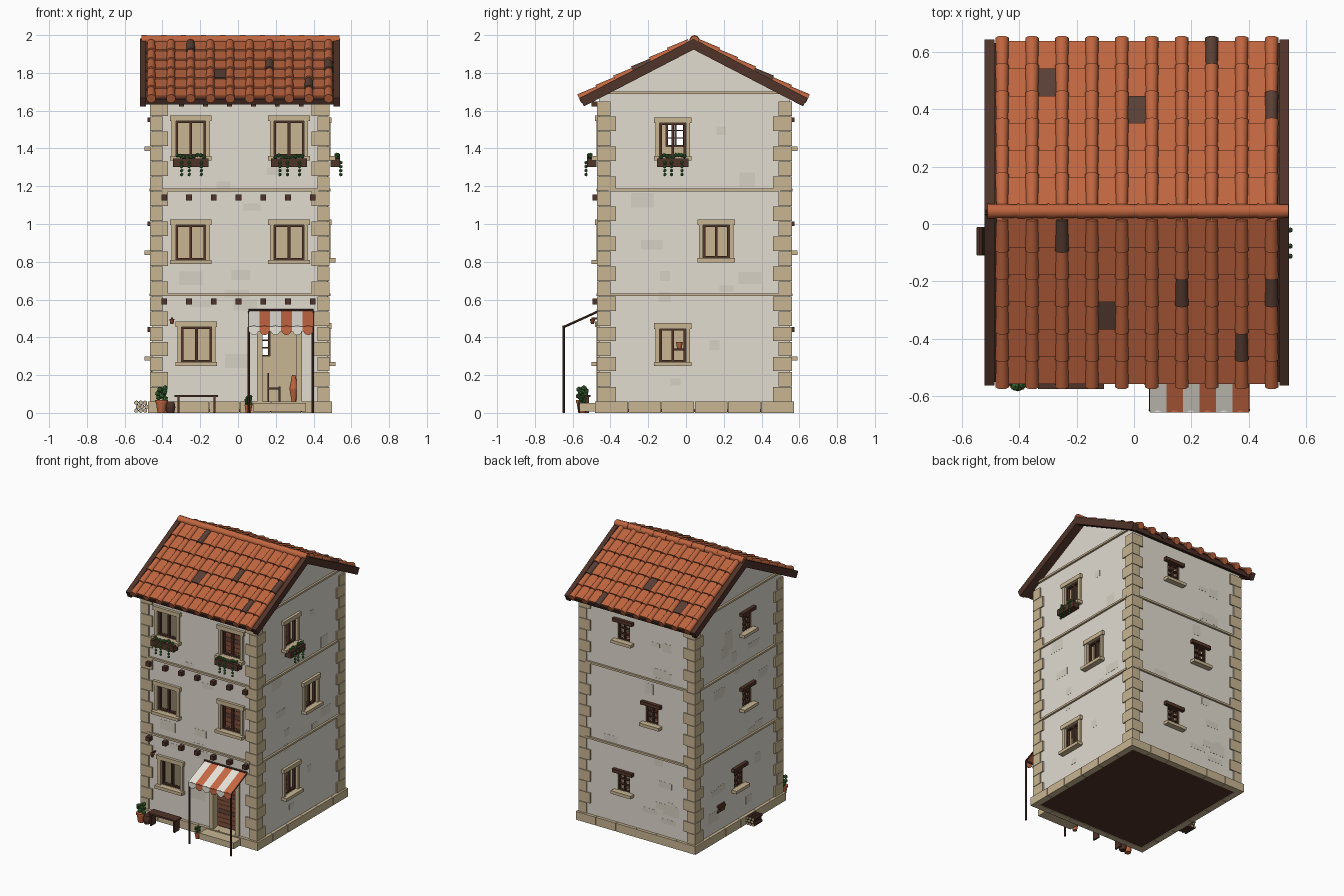
import bpy, bmesh, math, random
from mathutils import Matrix, Vector

random.seed(4)
if "Cube" in bpy.data.objects:
    bpy.data.objects.remove(bpy.data.objects["Cube"])

COLOURS = {
    "plaster": (.76, .715, .63), "worn_plaster": (.68, .635, .55), "sandstone": (.58, .465, .29),
    "dark_wood": (.08, .033, .022), "floor_wood": (.14, .05, .028), "clay": (.52, .13, .05),
    "burnt_clay": (.10, .05, .035), "canvas_white": (.80, .77, .70), "canvas_orange": (.58, .14, .06),
    "leaf": (.05, .17, .04)}
MATS = {}
for label, rgb in COLOURS.items():
    m = bpy.data.materials.new(label)
    m.use_nodes = True
    m.diffuse_color = (*rgb, 1)
    m.node_tree.nodes["Principled BSDF"].inputs["Base Color"].default_value = (*rgb, 1)
    MATS[label] = m

I = Matrix.Identity(4)
T = lambda *p: Matrix.Translation(p)
R = lambda a, axis: Matrix.Rotation(a, 4, axis)


class Part:
    """Collects primitives into one mesh object."""
    def __init__(self, name, frame=I):
        self.name, self.frame, self.bm, self.mats = name, frame, bmesh.new(), []

    def tag(self, made, mat):
        if mat not in self.mats:
            self.mats.append(mat)
        for f in {f for v in made["verts"] for f in v.link_faces}:
            f.material_index = self.mats.index(mat)

    def box(self, mat, at, size, rot=I):
        m = self.frame @ T(*at) @ rot @ Matrix.Diagonal((*size, 1))
        self.tag(bmesh.ops.create_cube(self.bm, size=1, matrix=m), mat)

    def rod(self, mat, a, b, r1, r2=None, sides=10):
        a, b = Vector(a), Vector(b)
        m = self.frame @ T(*((a + b) / 2)) @ (b - a).to_track_quat('Z', 'Y').to_matrix().to_4x4()
        self.tag(bmesh.ops.create_cone(self.bm, cap_ends=True, segments=sides, radius1=r1,
                 radius2=r1 if r2 is None else r2, depth=(b - a).length, matrix=m), mat)

    def ball(self, mat, at, r):
        self.tag(bmesh.ops.create_icosphere(self.bm, subdivisions=1, radius=r,
                 matrix=self.frame @ T(*at)), mat)

    def done(self, smooth=False):
        mesh = bpy.data.meshes.new(self.name)
        self.bm.to_mesh(mesh)
        self.bm.free()
        for m in self.mats:
            mesh.materials.append(MATS[m])
        ob = bpy.data.objects.new(self.name, mesh)
        bpy.context.collection.objects.link(ob)
        bpy.ops.object.select_all(action='DESELECT')
        ob.select_set(True)
        bpy.context.view_layer.objects.active = ob
        if smooth:
            bpy.ops.object.shade_smooth_by_angle(angle=.7)
        return ob


# Wall frames: local x runs along the wall, local -y points outward
CX, CY, HX, HY = .01, .045, .465, .505
WALLS = {"front": (T(0, CY - HY, 0), HX, CX),
         "right": (T(CX + HX, 0, 0) @ R(math.pi / 2, 'Z'), HY, CY),
         "back": (T(0, CY + HY, 0) @ R(math.pi, 'Z'), HX, -CX),
         "left": (T(CX - HX, 0, 0) @ R(-math.pi / 2, 'Z'), HY, -CY)}
# Openings: wall, position along wall, sill height, width, height, is large
WINDOWS = [("front", -.25, 1.36, .16, .185, 1), ("front", .27, 1.36, .16, .185, 1),
           ("front", -.25, .81, .16, .185, 1), ("front", .27, .81, .16, .185, 1),
           ("front", -.22, .27, .16, .185, 1), ("right", -.07, 1.36, .14, .175, 1),
           ("right", .16, .82, .14, .175, 1), ("right", -.07, .27, .14, .175, 1),
           ("back", -.12, 1.41, .1, .13, 0), ("back", .11, .86, .1, .13, 0),
           ("back", -.12, .3, .1, .13, 0), ("left", .055, 1.41, .1, .13, 0),
           ("left", .055, .86, .1, .13, 0), ("left", -.04, .3, .1, .13, 0)]
DOOR_X, DOOR_W, DOOR_TOP = .22, .19, .45

# Hollow house body with gables
body = Part("house_body")
profile = [(-HY, .02), (HY, .02), (HY, 1.669), (0, 1.93), (-HY, 1.669)]
base = body.bm.faces.new([body.bm.verts.new((CX - HX, CY + y, z)) for y, z in profile])
ext = bmesh.ops.extrude_face_region(body.bm, geom=[base])
bmesh.ops.translate(body.bm, vec=(2 * HX, 0, 0),
                    verts=[g for g in ext["geom"] if isinstance(g, bmesh.types.BMVert)])
bmesh.ops.recalc_face_normals(body.bm, faces=body.bm.faces)
body.mats = ["plaster", "sandstone"]
house = body.done()

THICK = .05
FLOORS = [(.05, .6), (.64, 1.16), (1.2, 1.65)]
cuts = [(I, (CX, CY, (a + b) / 2), (2 * HX - 2 * THICK, 2 * HY - 2 * THICK, b - a)) for a, b in FLOORS]
cuts += [(WALLS[w][0], (u, 0, z + h / 2), (wd, .2, h)) for w, u, z, wd, h, big in WINDOWS]
cuts.append((WALLS["front"][0], (DOOR_X, 0, .06 + (DOOR_TOP - .06) / 2), (DOOR_W, .2, DOOR_TOP - .06)))
for frame, at, size in cuts:
    c = Part("cutter", frame)
    c.box("sandstone", at, size)
    cutter = c.done()
    cutter.hide_render = True
    mod = house.modifiers.new("cut", 'BOOLEAN')
    mod.operation, mod.solver, mod.object = 'DIFFERENCE', 'EXACT', cutter
    bpy.context.view_layer.objects.active = house
    bpy.ops.object.modifier_apply(modifier=mod.name)
    bpy.data.objects.remove(cutter)
for p in house.data.polygons:
    d = p.center
    inside = abs(d.x - CX) < HX - .01 and abs(d.y - CY) < HY - .01 and .03 < d.z < 1.66
    p.material_index = 1 if inside else 0

# Plank floors and dark underside
floors = Part("plank_floors")
floors.box("dark_wood", (CX, CY, .012), (2 * HX, 2 * HY, .016))
for low, _ in FLOORS:
    for i in range(16):
        floors.box(("floor_wood", "dark_wood")[i % 4 == 3], (CX, CY + (i - 7.5) * .0565, low + .005),
                   (2 * HX - 2 * THICK, .054, .01))
floors.done()

# Plinth stones, string courses and worn plaster patches on every wall
plinth, bands, patches = Part("plinth_stones"), Part("string_courses"), Part("plaster_patches")
for wall, (frame, half, mid) in WALLS.items():
    plinth.frame = bands.frame = patches.frame = frame
    step = (2 * half + .045) / 6
    for i in range(6):
        plinth.box("sandstone", (mid + (i - 2.5) * step, 0, .03), (step - .003, .045, .06))
    levels = [.625, 1.18] + ([1.695] if half == HY else [])
    for z in levels:
        bands.box("sandstone", (mid, -.003, z), (2 * half - .1, .022, .014))
    taken = [(u, z + h / 2) for w, u, z, wd, h, big in WINDOWS if w == wall]
    taken += [(DOOR_X, .2), (DOOR_X, .4)] if wall == "front" else []
    for _ in range(26):
        u, z = mid + random.uniform(-.3, .3), random.uniform(.15, 1.55)
        if all(abs(u - a) > .19 or abs(z - b) > .17 for a, b in taken):
            patches.box("worn_plaster", (u, 0, z), (random.uniform(.05, .13), .002, random.uniform(.03, .08)))
for part in (plinth, bands, patches):
    part.done()

# Corner quoins, alternating long and short
quoins = Part("corner_quoins")
COURSES = 20
for sx in (-1, 1):
    for sy in (-1, 1):
        for i in range(COURSES):
            lx, ly = (.095, .07) if i % 2 else (.065, .1)
            h = 1.59 / COURSES
            quoins.box("sandstone", (CX + sx * (HX + .01 - lx / 2), CY + sy * (HY + .01 - ly / 2),
                       .06 + (i + .5) * h), (lx, ly, h - .003))
quoins.done()

# Windows with stone surrounds, or timber lintel and bars
stone, timber = Part("window_surrounds"), Part("window_frames")
for wall, u, z, w, h, big in WINDOWS:
    stone.frame = timber.frame = WALLS[wall][0]
    top, mid = z + h, z + h / 2
    stone.box("sandstone", (u, -.01, z - .012), (w + .06, .06, .022))
    if big:
        stone.box("sandstone", (u, -.003, top + .015), (w + .06, .035, .03))
        for s in (-1, 1):
            stone.box("sandstone", (u + s * (w / 2 + .01), 0, mid), (.022, .03, h))
            timber.box("dark_wood", (u + s * (w / 2 - .006), .015, mid), (.012, .02, h))
        timber.box("dark_wood", (u, .015, mid), (.014, .02, h))
        for e in (z + .005, top - .005):
            timber.box("dark_wood", (u, .015, e), (w, .02, .01))
    else:
        timber.box("dark_wood", (u, -.005, top + .012), (w + .06, .04, .025))
        for k in (-1, 0, 1):
            timber.box("dark_wood", (u + k * (w / 2 - .005), .015, mid), (.01, .02, h))
        for k in (-1, -.33, .33, 1):
            timber.box("dark_wood", (u, .015, mid + k * (h / 2 - .004)), (w, .02, .007))
stone.done()
timber.done()

# Flower boxes with trailing plants under three upper windows
for n, (wall, u, z, w, h, big) in enumerate([WINDOWS[0], WINDOWS[1], WINDOWS[5]]):
    fb = Part("flower_box_%d" % (n + 1), WALLS[wall][0])
    fb.box("dark_wood", (u, -.04, 1.324), (w + .028, .05, .045))
    for i in range(9):
        fb.ball("leaf", (u + (i - 4) * w / 9, -.045 - .01 * (i % 2), 1.348 + random.uniform(0, .018)), .012)
    for k in (-.3, -.05, .35):
        for j in range(4):
            fb.ball("leaf", (u + k * w, -.069, 1.325 - j * .021), .01)
    fb.done()

# Projecting beam ends and rafter tails
beams = Part("beam_ends", WALLS["front"][0])
for z in (.59, 1.14):
    for i in range(7):
        beams.box("dark_wood", (i * .131 - .39, -.01, z), (.03, .05, .03))
for i in range(6):
    beams.box("dark_wood", (i * .127 - .3, -.015, 1.636), (.026, .05, .026))
beams.done()

# Roof: deck, bargeboards, flat pan tiles and rounded cover tiles
SLOPE, COLS, ROWS, GAP, PITCH = .478, 10, 6, .1043, .107
DARK_COVER = {"front": {(2, 0), (6, 2), (9, 2), (8, 4)}, "back": {(2, 5), (0, 3)}}
DARK_PAN = {"front": {(3, 3)}, "back": {(7, 4), (4, 3)}}
deck, tiles = Part("roof_deck"), Part("roof_tiles")
for side, turn in (("front", 0), ("back", math.pi)):
    deck.frame = tiles.frame = T(CX, .04, 1.965) @ R(turn, 'Z') @ R(SLOPE, 'X')
    deck.box("dark_wood", (0, -.33, -.015), (1.03, .67, .03))
    for s in (-1, 1):
        deck.box("dark_wood", (s * .513, -.33, -.012), (.034, .685, .05))
    for r in range(ROWS):
        end = .034 + PITCH * (r + 1)
        for c in range(COLS):
            x = (c - (COLS - 1) / 2) * GAP
            start = max(end - PITCH - .012, .01)
            mat = "burnt_clay" if (c, r) in DARK_COVER[side] else "clay"
            tiles.rod(mat, (x, -end, .011), (x, -start, .005), .025, .021)
            if c < COLS - 1:
                mat = "burnt_clay" if (c, r) in DARK_PAN[side] else "clay"
                tiles.box(mat, (x + GAP / 2, -end + .072, .008), (GAP - .004, .118, .012), R(-.08, 'X'))
tiles.frame = I
for i in range(COLS):
    x = CX - .52 + i * .1045
    tiles.rod("clay", (x, .045, 1.973), (x + .107, .045, 1.973), .027, .024)
deck.done()
tiles.done(True)

# Doorway frame, doorstep and striped awning on posts
door = Part("door_frame", WALLS["front"][0])
for s in (-1, 1):
    door.box("sandstone", (DOOR_X + s * (DOOR_W / 2 + .01), 0, .25), (.03, .03, .4))
door.box("sandstone", (DOOR_X, 0, DOOR_TOP + .015), (DOOR_W + .06, .03, .03))
door.box("sandstone", (DOOR_X, -.055, .03), (.28, .1, .045))
door.done()

awning = Part("awning")
LEFT, STRIPE = .055, .0575
for i in range(6):
    mat = ("canvas_white", "canvas_orange")[i % 2]
    x = LEFT + (i + .5) * STRIPE
    awning.box(mat, (x, -.56, .4975), (STRIPE, .208, .006), R(.42, 'X'))
    awning.box(mat, (x, -.652, .443), (STRIPE, .005, .026))
    awning.rod(mat, (x, -.6545, .437), (x, -.6495, .437), STRIPE / 2.3, sides=12)
awning.rod("dark_wood", (LEFT, -.468, .545), (.4, -.468, .545), .006)
awning.rod("dark_wood", (LEFT, -.648, .452), (.4, -.648, .452), .005)
for x in (.058, .397):
    awning.rod("dark_wood", (x, -.648, 0), (x, -.648, .455), .007)
    awning.rod("dark_wood", (x, -.648, .454), (x, -.468, .536), .006)
awning.done()

# Chair, tall vase and jug on a shelf inside the ground floor
chair = Part("indoor_chair", T(.19, .1, 0))
chair.box("dark_wood", (0, 0, .13), (.07, .07, .01))
for x in (-.03, .03):
    for y in (-.03, .03):
        chair.box("dark_wood", (x, y, .1), (.01, .01, .08))
chair.box("dark_wood", (-.03, 0, .17), (.01, .07, .08))
chair.done()
vase = Part("indoor_vase", T(.295, -.03, 0))
for low, high, r1, r2 in ((.06, .13, .012, .024), (.13, .2, .024, .01)):
    vase.rod("clay", (0, 0, low), (0, 0, high), r1, r2)
vase.done(True)
jug = Part("jug_shelf", T(.39, -.035, 0))
jug.box("dark_wood", (0, 0, .335), (.06, .08, .01))
jug.rod("clay", (0, 0, .34), (0, 0, .375), .012, .018)
jug.done(True)

# Bench, potted plants, barrel and wall lamp
bench = Part("bench")
bench.box("dark_wood", (-.22, -.54, .09), (.23, .07, .012))
for x in (-.315, -.125):
    bench.box("dark_wood", (x, -.54, .043), (.012, .055, .086))
bench.done()

for name, x, s in (("large_pot", -.405, 1), ("small_pot", .055, .65)):
    pot = Part(name, T(x, -.548, 0) @ Matrix.Scale(s, 4))
    pot.rod("clay", (0, 0, 0), (0, 0, .06), .022, .032)
    pot.rod("clay", (0, 0, .055), (0, 0, .068), .035)
    for i in range(9):
        a = i * 2.4
        pot.ball("leaf", (.02 * math.cos(a), .02 * math.sin(a), .075 + i * .007), .016)
    pot.done(True)

barrel = Part("barrel", T(-.358, -.545, 0))
for low, high, r1, r2 in ((0, .03, .022, .028), (.03, .06, .028, .022)):
    barrel.rod("dark_wood", (0, 0, low), (0, 0, high), r1, r2)
barrel.done(True)

lamp = Part("wall_lamp", WALLS["front"][0])
lamp.box("dark_wood", (-.35, -.02, .5), (.01, .04, .01))
lamp.rod("clay", (-.35, -.035, .47), (-.35, -.035, .498), .008, .015)
lamp.done()

# Firewood stack with pale cut ends, and exposed brick on the side wall
logs = Part("firewood")
for row in range(3):
    for i in range(3):
        x, z = -.492 - i * .023 + (row % 2) * .008, .012 + row * .021
        logs.rod("dark_wood", (x, -.108, z), (x, -.012, z), .0115, sides=8)
        logs.rod("sandstone", (x, -.11, z), (x, -.01, z), .009, sides=8)
logs.done(True)
bricks = Part("exposed_bricks", WALLS["left"][0])
for row in range(3):
    for i in range(2):
        bricks.box("floor_wood", (-.27 + i * .043 + (row % 2) * .012, 0, .2 + row * .02), (.039, .014, .015))
bricks.done()
